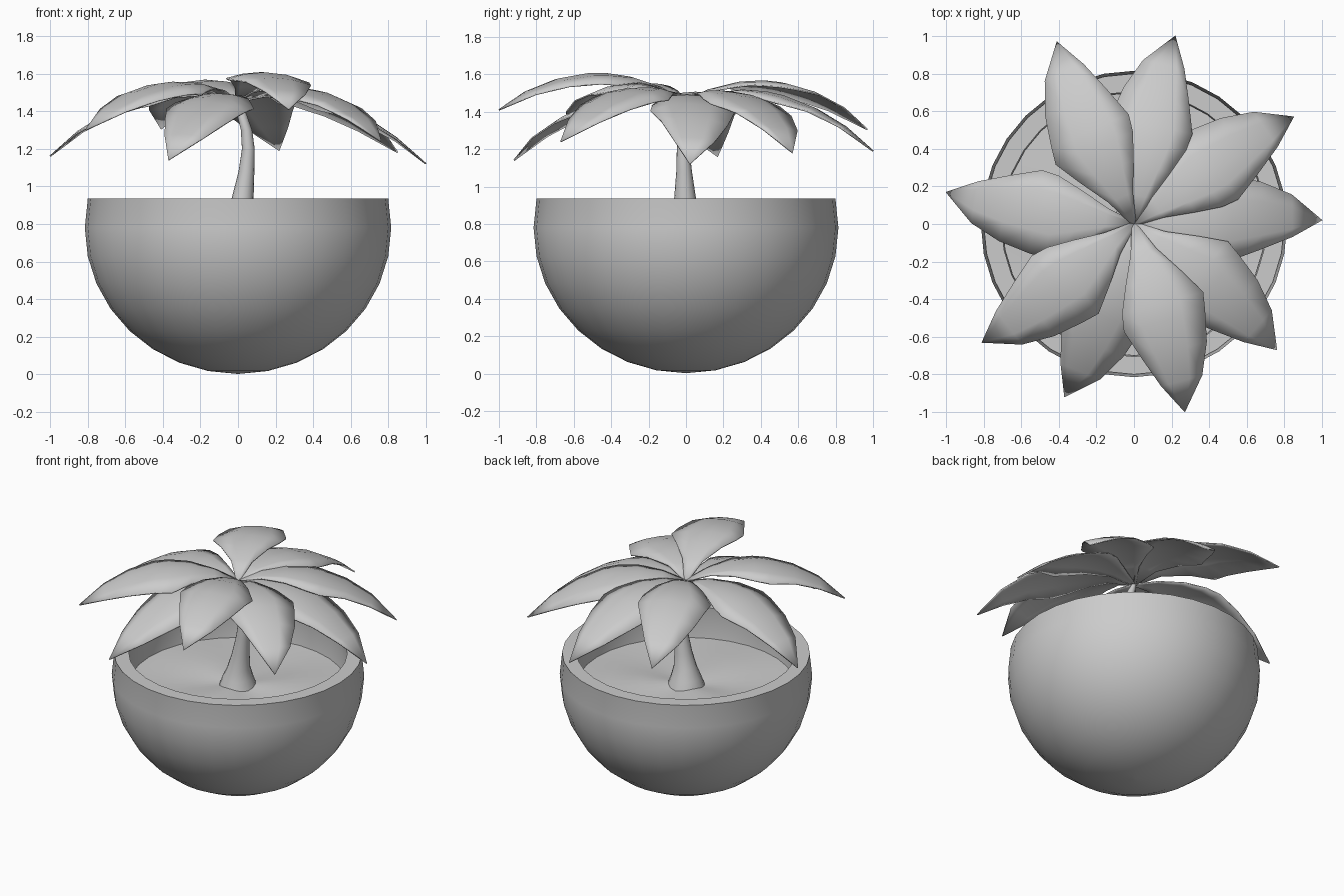
import bpy, bmesh, math
from mathutils import Vector

cube = bpy.data.objects.get("Cube")
if cube:
    bpy.data.objects.remove(cube, do_unlink=True)

grey = bpy.data.materials.new("plain grey")
grey.use_nodes = True
grey.diffuse_color = (0.6, 0.6, 0.6, 1)
grey.node_tree.nodes["Principled BSDF"].inputs["Base Color"].default_value = (0.6, 0.6, 0.6, 1)


def finish(name, bm, angle):
    bmesh.ops.remove_doubles(bm, verts=bm.verts, dist=0.0005)
    me = bpy.data.meshes.new(name)
    bm.to_mesh(me)
    bm.free()
    me.materials.append(grey)
    ob = bpy.data.objects.new(name, me)
    bpy.context.collection.objects.link(ob)
    bpy.ops.object.select_all(action='DESELECT')
    ob.select_set(True)
    bpy.context.view_layer.objects.active = ob
    bpy.ops.object.shade_smooth_by_angle(angle=math.radians(angle))
    return ob


def skin(bm, rows, closed):
    # Bridge neighbouring rows of points with quads
    rows = [[bm.verts.new(p) for p in row] for row in rows]
    for a, b in zip(rows, rows[1:]):
        n = len(a)
        for i in range(n if closed else n - 1):
            j = (i + 1) % n
            bm.faces.new((a[i], a[j], b[j], b[i]))


def ring(r, z, n, x=0, y=0):
    return [Vector((x + r * math.cos(k * math.tau / n), y + r * math.sin(k * math.tau / n), z))
            for k in range(n)]


# Bowl: cut sphere with a flat rim and an inner wall
SIDES = 32
profile = []
for k in range(10):
    a = math.radians(-90 + 11.25 * (k + 0.05 * (k == 0)))
    profile.append((0.815 * math.cos(a), 0.78 + 0.777 * math.sin(a)))
profile += [(0.8, 0.935), (0.705, 0.935), (0.715, 0.82), (0.7, 0.7)]
bm = bmesh.new()
skin(bm, [ring(r, z, SIDES) for r, z in profile], True)
bmesh.ops.holes_fill(bm, edges=[e for e in bm.edges if e.is_boundary and e.verts[0].co.z < 0.1])
finish("bowl", bm, 40)

# Soil: gently rippled disc
bm = bmesh.new()
rows = []
for r in (0.01, 0.12, 0.3, 0.5, 0.7):
    row = ring(r, 0.72, SIDES)
    for p in row:
        p.z += 0.015 * math.sin(3 * math.atan2(p.y, p.x)) * math.sin(math.pi * r / 0.7)
    rows.append(row)
skin(bm, rows, True)
finish("soil", bm, 40)

# Trunk: flared base and slight sideways bend
trunk = [(0.125, 0.0, 0.0, 0.7), (0.1, 0.0, 0.0, 0.77), (0.075, 0.01, -0.005, 0.84),
         (0.058, 0.025, -0.005, 0.94), (0.042, 0.045, -0.01, 1.08), (0.034, 0.055, -0.015, 1.2),
         (0.03, 0.045, -0.015, 1.3), (0.025, 0.015, -0.01, 1.4), (0.015, 0.0, 0.0, 1.45)]
bm = bmesh.new()
skin(bm, [ring(r, z, 16, x, y) for r, x, y, z in trunk], True)
finish("trunk", bm, 50)

# Leaves: arched blades given by tip position, all sharing one lopsided outline
outline = [(0, 0.012, 0.012), (0.15, 0.08, 0.06), (0.3, 0.18, 0.13), (0.43, 0.26, 0.185),
           (0.52, 0.245, 0.2), (0.68, 0.21, 0.145), (0.84, 0.14, 0.085), (1, 0, 0)]
tips = [(-0.41, 0.97, 1.305), (0.22, 1.0, 1.19), (0.85, 0.57, 1.18), (1.0, 0.02, 1.12),
        (0.76, -0.67, 1.24), (0.27, -1.0, 1.41), (-0.37, -0.92, 1.14),
        (-0.81, -0.63, 1.30), (-1.0, 0.17, 1.16)]
CROWN, BEND = 1.45, 0.65
for number, (x, y, z) in enumerate(tips, 1):
    length = math.hypot(x, y)
    along = Vector((x, y, 0)) / length
    side = Vector((-along.y, along.x, 0))
    rise = (z - CROWN + BEND * length ** 2) / length
    rows = []
    for u, wide, narrow in outline:
        d = u * length
        row = []
        for t in (-1, -0.5, 0, 0.5, 1):
            w = t * (wide if t > 0 else narrow)
            p = along * d + side * w
            p.z = CROWN + rise * d - BEND * d * d - 0.9 * w * w
            row.append(p)
        rows.append(row)
    bm = bmesh.new()
    skin(bm, rows, False)
    bmesh.ops.recalc_face_normals(bm, faces=bm.faces)
    leaf = finish(f"leaf_{number}", bm, 50)
    thick = leaf.modifiers.new("thickness", 'SOLIDIFY')
    thick.thickness = 0.008
    thick.offset = 0
